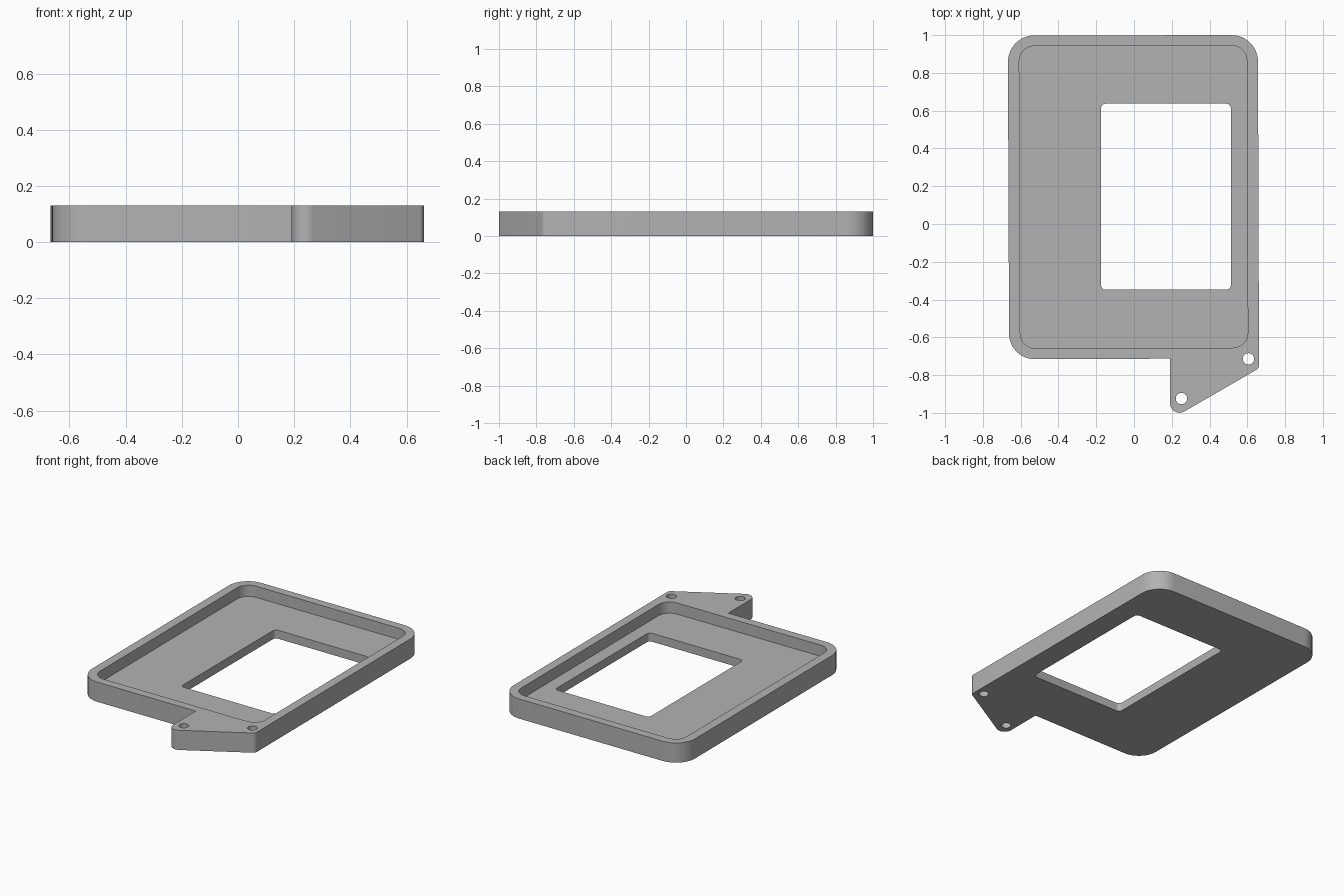
import bpy, bmesh, math
from mathutils import Vector

cube = bpy.data.objects.get("Cube")
if cube:
    bpy.data.objects.remove(cube, do_unlink=True)

HEIGHT, FLOOR = 0.13, 0.056


def rounded(corners, steps=12):
    """Counter-clockwise outline from (x, y, radius) corners, each filleted."""
    points = []
    for i, (x, y, r) in enumerate(corners):
        c = Vector((x, y))
        if r == 0:
            points.append(c)
            continue
        a = (Vector(corners[i - 1][:2]) - c).normalized()
        b = (Vector(corners[(i + 1) % len(corners)][:2]) - c).normalized()
        half = a.angle(b) / 2
        centre = c + (a + b).normalized() * (r / math.sin(half))
        start = c + a * (r / math.tan(half)) - centre
        sweep = math.pi - 2 * half
        for k in range(steps + 1):
            t = sweep * k / steps
            points.append(centre + Vector((
                start.x * math.cos(t) - start.y * math.sin(t),
                start.x * math.sin(t) + start.y * math.cos(t))))
    return points


def circle(x, y, r, n=32):
    return [Vector((x + r * math.cos(math.tau * k / n),
                    y + r * math.sin(math.tau * k / n))) for k in range(n)]


# Outlines: body with mounting tab, recess, window and screw holes
body = rounded([(-0.661, -0.716, 0.135), (0.191, -0.713, 0), (0.191, -1.036, 0.05),
                (0.662, -0.764, 0.03), (0.656, 1.0, 0.14), (-0.668, 0.998, 0.14)])
recess = rounded([(-0.602, -0.659, 0.08), (0.603, -0.655, 0.08),
                  (0.597, 0.945, 0.08), (-0.608, 0.942, 0.08)])
window = rounded([(-0.175, -0.348, 0.025), (0.513, -0.348, 0.025),
                  (0.513, 0.637, 0.025), (-0.175, 0.637, 0.025)], 6)
holes = [circle(0.606, -0.714, 0.03), circle(0.251, -0.924, 0.03)]

bm = bmesh.new()


def ring(points, z):
    verts = [bm.verts.new((p.x, p.y, z)) for p in points]
    edges = [bm.edges.new((verts[i - 1], verts[i])) for i in range(len(verts))]
    return verts, edges


def wall(low, high):
    a, b = low[0], high[0]
    for i in range(len(a)):
        bm.faces.new((a[i - 1], a[i], b[i], b[i - 1]))


def fill(rings, up):
    edges = [e for r in rings for e in r[1]]
    bmesh.ops.triangle_fill(bm, edges=edges, use_beauty=True, normal=(0, 0, up))


body_low, body_high = ring(body, 0), ring(body, HEIGHT)
recess_low, recess_high = ring(recess, FLOOR), ring(recess, HEIGHT)
window_low, window_high = ring(window, 0), ring(window, FLOOR)
holes_low = [ring(h, 0) for h in holes]
holes_high = [ring(h, HEIGHT) for h in holes]

# Underside, recess floor and top rim
fill([body_low, window_low] + holes_low, -1)
fill([recess_low, window_high], 1)
fill([body_high, recess_high] + holes_high, 1)

# Upright walls
wall(body_low, body_high)
wall(recess_low, recess_high)
wall(window_low, window_high)
for low, high in zip(holes_low, holes_high):
    wall(low, high)
bmesh.ops.recalc_face_normals(bm, faces=bm.faces)

mesh = bpy.data.meshes.new("bezel_frame")
bm.to_mesh(mesh)
bm.free()
frame = bpy.data.objects.new("bezel_frame", mesh)
bpy.context.collection.objects.link(frame)

# Plain grey finish
grey = bpy.data.materials.new("grey_plastic")
grey.use_nodes = True
colour = (0.45, 0.45, 0.45, 1)
grey.diffuse_color = colour
grey.node_tree.nodes["Principled BSDF"].inputs["Base Color"].default_value = colour
mesh.materials.append(grey)

bpy.context.view_layer.objects.active = frame
frame.select_set(True)
bpy.ops.object.shade_smooth_by_angle(angle=math.radians(30))
